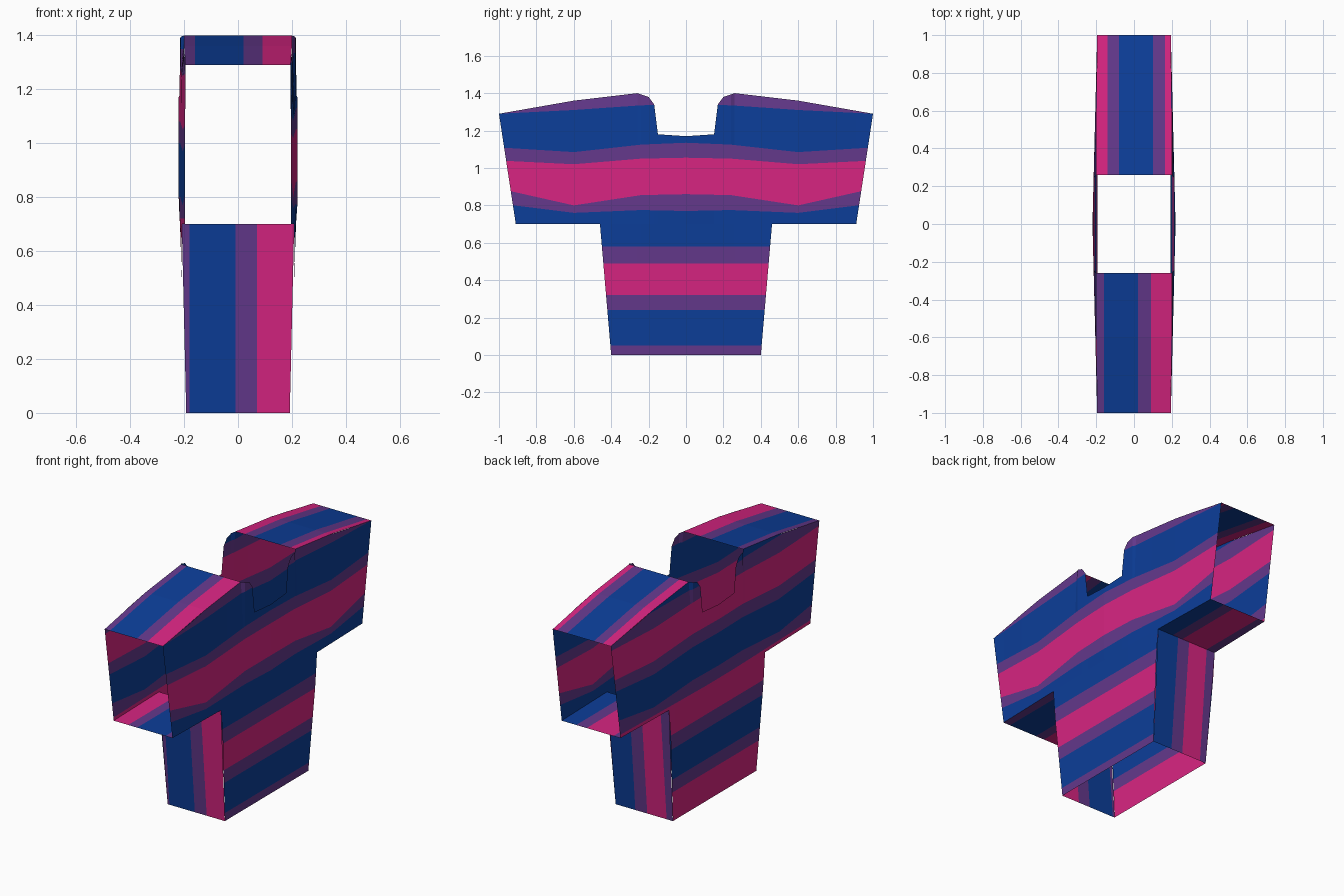
import bpy, bmesh
from mathutils import Vector

if "Cube" in bpy.data.objects:
    bpy.data.objects.remove(bpy.data.objects["Cube"])


def material(name, col):
    m = bpy.data.materials.new(name)
    m.diffuse_color = (*col, 1)
    m.use_nodes = True
    m.node_tree.nodes["Principled BSDF"].inputs["Base Color"].default_value = m.diffuse_color
    return m


MATS = [material("blue", (0.0037, 0.048, 0.32)),
        material("purple", (0.127, 0.04, 0.262)),
        material("pink", (0.686, 0.018, 0.223))]
B, P, K = 0, 1, 2

# Outline of the shirt: lower and upper edge as (distance from centre, height)
LOW = [(0, 0), (.4, 0), (.46, .7), (.91, .7), (1, 1.29)]
HIGH = [(0, 1.17), (.15, 1.18), (.17, 1.34), (.2, 1.38), (.26, 1.4), (.6, 1.36), (1, 1.29)]
NODES = [0, .24, .6, 1]       # places where the stripes bend


def lerp(pts, t):
    for (a, za), (b, zb) in zip(pts, pts[1:]):
        if t <= b:
            return za + (zb - za) * (t - a) / (b - a)
    return pts[-1][1]


def half_thickness(y, z):
    """Half depth of the shirt, bulging at the chest."""
    y = abs(y)
    v = .192 + .033 * z if z < .7 else .215 + .088 * (z - .7)
    v = min(v, .237, .205 + max(.6 - y, 0) * .088, .195 + (1 - y) * .025)
    if y > .25:
        v = min(v, .2 - .005 * (y > .9) + (lerp(HIGH, y) - z) * .09)
    return v


def finish(bm, name):
    me = bpy.data.meshes.new(name)
    for m in MATS:
        me.materials.append(m)
    bm.to_mesh(me)
    bm.free()
    bpy.context.collection.objects.link(bpy.data.objects.new(name, me))


def panel(name, side, stripes, colours):
    """Large striped face; each stripe edge is a list of heights at NODES."""
    bm = bmesh.new()
    half = [0, .15, .17, .2, .24, .26, .4, .46, .6, .75, .91, 1]
    ys = [-y for y in half[:0:-1]] + half
    cols = []
    for y in ys:
        lo, hi = lerp(LOW, abs(y)), lerp(HIGH, abs(y))
        c = [bm.verts.new((0, y, lo))]
        c.append(bm.verts.new((0, y, hi)) if hi - lo > 1e-5 else c[0])
        cols.append(c)
    for (a, b), (c, d) in zip(cols, cols[1:]):
        loop = list(dict.fromkeys([a, c, d, b]))
        bm.faces.new(loop if side > 0 else loop[::-1])
    # cut along stripe edges and along the bulge creases
    for edge in stripes + [[.7] * 4, [.95] * 4]:
        for k in range(3):
            for s in (-1, 1):
                fs = [f for f in bm.faces
                      if NODES[k] < s * f.calc_center_median().y < NODES[k + 1]]
                geom = fs + list({e for f in fs for e in f.edges}) + list({v for f in fs for v in f.verts})
                d = Vector((0, s * (NODES[k + 1] - NODES[k]), edge[k + 1] - edge[k]))
                bmesh.ops.bisect_plane(bm, geom=geom, dist=1e-5,
                                       plane_co=(0, s * NODES[k], edge[k]),
                                       plane_no=Vector((0, -d.z, d.y)).normalized())
    for f in bm.faces:
        c = f.calc_center_median()
        n = sum(lerp(list(zip(NODES, e)), abs(c.y)) < c.z for e in stripes)
        f.material_index = colours[n % len(colours)]
    for v in bm.verts:
        v.co.x = side * half_thickness(v.co.y, v.co.z)
    finish(bm, name)


def strip(name, s, path, cuts, colours, flip):
    """Gusset joining the two panels, striped across the depth."""
    bm = bmesh.new()
    rows = []
    for y, z in path:
        h = half_thickness(y, z)
        rows.append([bm.verts.new((x, s * y, z)) for x in [-h] + cuts + [h]])
    for r, q in zip(rows, rows[1:]):
        for i, col in enumerate(colours):
            loop = [r[i], r[i + 1], q[i + 1], q[i]]
            f = bm.faces.new(loop[::-1] if flip else loop)
            f.material_index = col
    finish(bm, name)


def flat(*zs):
    return [[z] * 4 for z in zs]


# Large faces
panel("right_panel", 1,
      flat(.05, .24, .32, .49, .58) + [[.77, .775, .76, .81], [.86, .855, .80, .89],
                                       [1.055, 1.05, 1.02, 1.04], [1.135, 1.125, 1.085, 1.11],
                                       [1.34, 1.335, 1.31, 1.29]],
      [P, B, P, K])
panel("left_panel", -1,
      flat(.18, .26, .45, .54, .72) + [[.80, .80, .77, .82], [1.0, 1.0, .97, 1.0],
                                       [1.08, 1.08, 1.05, 1.07], [1.28, 1.27, 1.25, 1.26],
                                       [1.35] * 4],
      [K, P, B, P])

# Shoulders, sides and sleeve undersides
TOP = [(.26, 1.4), (.6, 1.36), (1, 1.29)]
SIDE = [(.4, 0), (.46, .7)]
UNDER = [(.46, .7), (.6, .7), (.91, .7)]
strip("front_shoulder", -1, TOP, [-.16, .02, .09], [P, B, P, K], True)
strip("back_shoulder", 1, TOP, [-.14, -.08, .1, .165], [K, P, B, P, K], False)
strip("front_side", -1, SIDE, [-.18, -.01, .07], [P, B, P, K], False)
strip("back_side", 1, SIDE, [-.15, -.02, .06], [P, K, P, B], True)
strip("front_sleeve_underside", -1, UNDER, [-.1, -.04, .15], [K, P, B, P], False)
strip("back_sleeve_underside", 1, UNDER, [-.15, .03, .1], [P, K, P, B], True)
